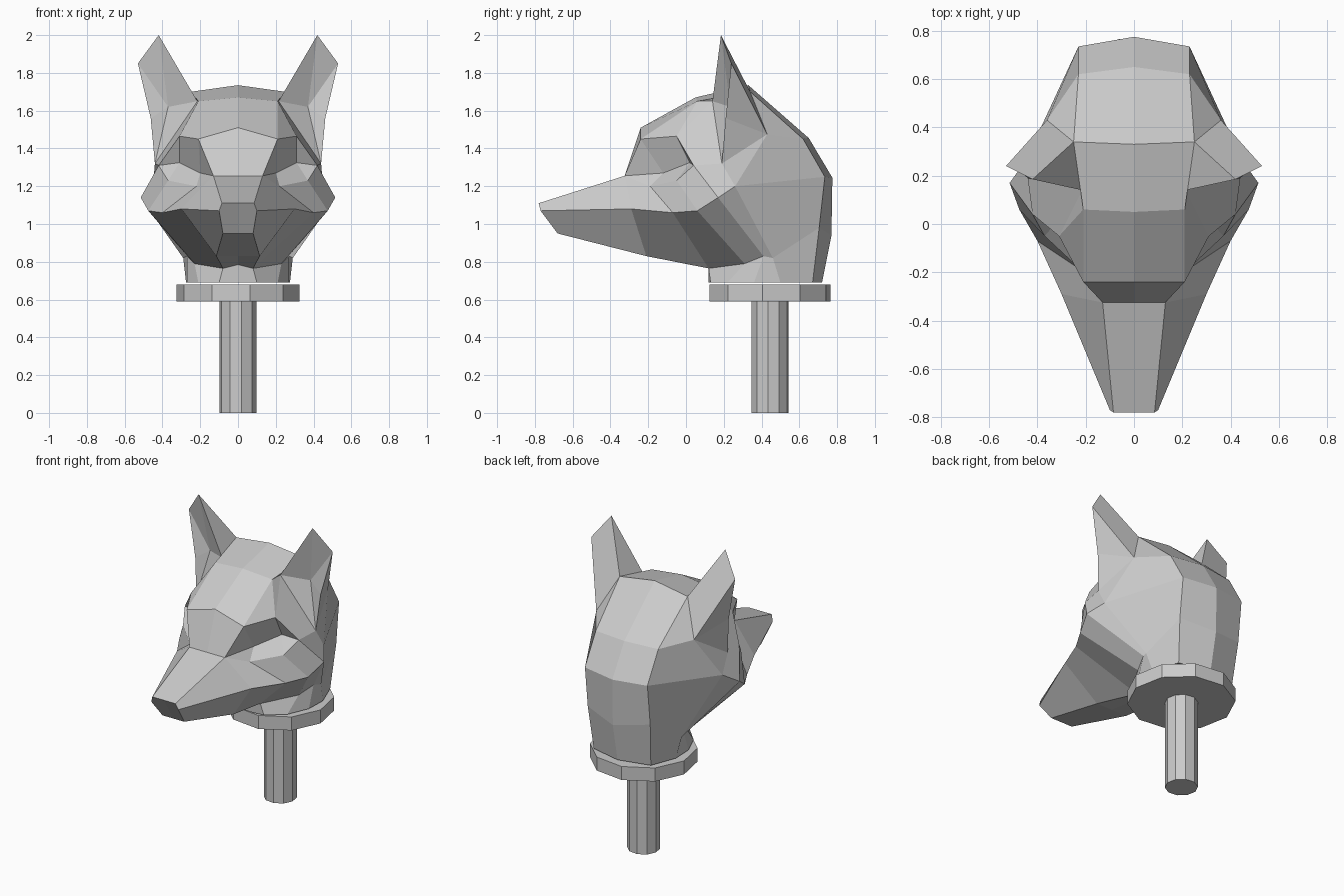
import bpy, bmesh, math

if "Cube" in bpy.data.objects:
    bpy.data.objects.remove(bpy.data.objects["Cube"])

# Half-head cross-sections (x >= 0), each from top / inside to bottom / outside
nose = [(0, -.78, 1.11), (.085, -.78, 1.11), (.1, -.77, 1.07), (.08, -.68, .95), (0, -.68, .95)]
stop = [(0, -.325, 1.255), (.13, -.325, 1.255), (.3, -.29, 1.08), (.115, -.21, .83), (0, -.21, .83)]
jaw = [(.22, -.19, 1.2), (.4, -.07, 1.06), (.08, .12, .765), (0, .12, .785)]
cheek = [(.37, -.05, 1.23), (.475, .06, 1.07), (.23, .31, .79)]
tuft = [(.42, .04, 1.31), (.515, .17, 1.14), (.27, .41, .83)]
side = [(.44, .19, 1.32), (.45, .26, 1.2), (.29, .46, .82)]

# Crown rows running from brow to nape: centre point, side point
brow = [(0, -.24, 1.51), (.21, -.24, 1.45)]
fore = [(0, .05, 1.67), (.21, .06, 1.65)]
crown = [(0, .33, 1.735), (.25, .34, 1.70)]
back = [(0, .65, 1.455), (.23, .62, 1.45)]
nape = [(0, .775, 1.245), (.23, .735, 1.25)]
hind = [(0, .77, .94), (.23, .705, .98)]
foot = [(0, .72, .69), (.21, .67, .69)]
rim = [(0, .12, .69), (.1, .13, .69), (.21, .22, .69), (.27, .36, .69), (.275, .5, .69)]

# Eye socket and ear points
temple = (.31, -.05, 1.465)
eye_in, eye_out = (.2, -.12, 1.27), (.31, .02, 1.325)
ear_root, ear_back = (.215, .14, 1.65), (.36, .43, 1.475)
tip, flare, edge, hollow = (.42, .185, 2.0), (.53, .24, 1.85), (.462, .21, 1.56), (.37, .235, 1.62)

bm = bmesh.new()
verts = {}


def vert(p, s):
    p = (s * p[0] if p[0] else 0, p[1], p[2])
    if p not in verts:
        verts[p] = bm.verts.new(p)
    return verts[p]


def face(*pts):
    """One facet and its mirror image; repeated corners collapse."""
    pts = list(dict.fromkeys(pts))
    if len(pts) > 2:
        for s in (1, -1):
            bm.faces.new([vert(p, s) for p in pts])


def loft(*rows):
    """Facets between successive rows of points."""
    for a, b in zip(rows, rows[1:]):
        for i in range(len(a) - 1):
            face(a[i], a[i + 1], b[i + 1], b[i])


# Muzzle, jaw and cheeks
face(*nose)
loft(nose, stop)
loft(stop[1:], jaw)
loft(jaw[:3], cheek, tuft, side)

# Crown and back of the skull
loft(stop[:2], brow, fore, crown, back, nape, hind, foot)

# Temples and skull sides
face(brow[1], temple, fore[1])
face(temple, ear_root, fore[1])
face(temple, tuft[0], side[0], ear_root)
face(fore[1], ear_root, crown[1])
face(crown[1], ear_back, back[1])
face(ear_back, side[0], side[1])
face(ear_back, side[1], nape[1], back[1])
face(nape[1], side[1], side[2], hind[1])

# Sunken eye sockets
loft([stop[1], brow[1], temple, tuft[0], cheek[0], jaw[0], stop[1]],
     [eye_in, eye_in, eye_out, eye_out, eye_out, eye_in, eye_in])

# Ears: outer shell, then hollow front
loft([ear_root, crown[1], ear_back, ear_back, side[0]], [tip, tip, flare, edge, edge])
loft([ear_root, tip, flare, edge, side[0], ear_root], [hollow] * 6)

# Neck and its flat underside
loft([jaw[3], jaw[2], cheek[2], tuft[2], side[2], hind[1]], rim + [foot[1]])
face(*rim, foot[1], foot[0])

bmesh.ops.recalc_face_normals(bm, faces=bm.faces)
mesh = bpy.data.meshes.new("animal_head")
bm.to_mesh(mesh)
bm.free()
bpy.context.collection.objects.link(bpy.data.objects.new("animal_head", mesh))

# Mounting disc and post
for name, radius, low, high in (("mount_disc", .327, .59, .68), ("mount_post", .1, 0, .6)):
    bpy.ops.mesh.primitive_cylinder_add(vertices=10, radius=radius, depth=high - low,
                                        location=(0, .445, (low + high) / 2),
                                        rotation=(0, 0, math.radians(11)))
    bpy.context.object.name = name
